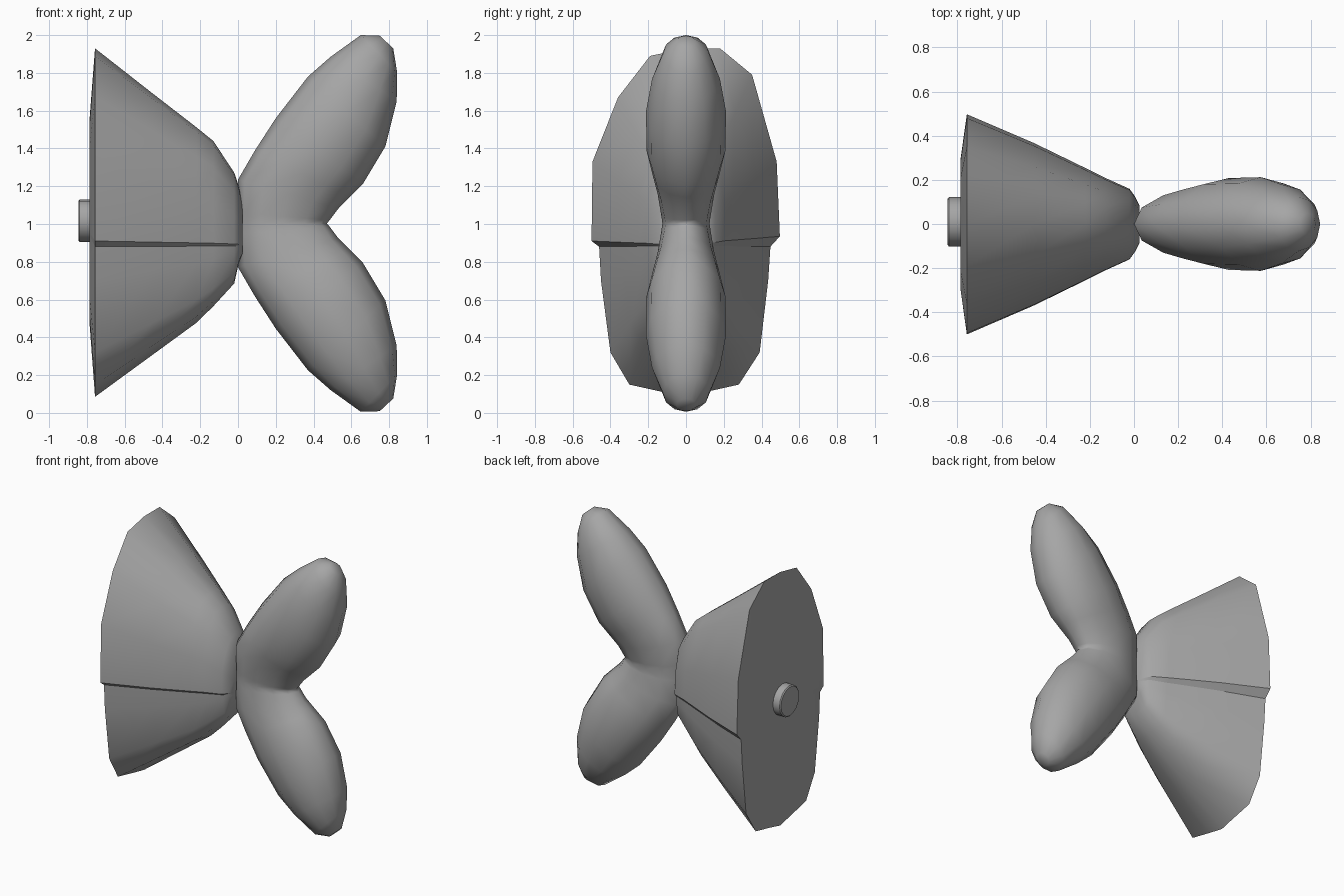
import bpy, bmesh, math

if "Cube" in bpy.data.objects:
    bpy.data.objects.remove(bpy.data.objects["Cube"])

# Dark grey for every part
grey = bpy.data.materials.new("dark_grey")
grey.diffuse_color = (0.38, 0.38, 0.38, 1)
grey.use_nodes = True
grey.node_tree.nodes["Principled BSDF"].inputs["Base Color"].default_value = grey.diffuse_color


def finish(name, bm, angle):
    bmesh.ops.recalc_face_normals(bm, faces=bm.faces[:])
    me = bpy.data.meshes.new(name)
    bm.to_mesh(me)
    bm.free()
    me.materials.append(grey)
    ob = bpy.data.objects.new(name, me)
    bpy.context.collection.objects.link(ob)
    bpy.ops.object.select_all(action='DESELECT')
    ob.select_set(True)
    bpy.context.view_layer.objects.active = ob
    bpy.ops.object.shade_smooth_by_angle(angle=math.radians(angle))
    return ob


def loft(bm, rings, cap_start=True, cap_end=True):
    vs = [[bm.verts.new(p) for p in r] for r in rings]
    n = len(vs[0])
    for a, b in zip(vs, vs[1:]):
        for i in range(n):
            j = (i + 1) % n
            bm.faces.new((a[i], a[j], b[j], b[i]))
    if cap_start:
        bm.faces.new(vs[0])
    if cap_end:
        bm.faces.new(vs[-1])


# Flared body: a slightly lopsided rim section with a lip at the waist
section = [(0.0, 1.93), (0.18, 1.93), (0.35, 1.79), (0.48, 1.33), (0.497, 0.935),
           (0.447, 0.88), (0.435, 0.70), (0.39, 0.32), (0.28, 0.15), (0.10, 0.11), (0, 0.085),
           (-0.12, 0.11), (-0.30, 0.15), (-0.40, 0.32), (-0.45, 0.70), (-0.46, 0.88),
           (-0.5, 0.91), (-0.495, 1.33), (-0.36, 1.67), (-0.19, 1.89)]
WAIST = 0.885
# x, width scale, upper height scale, lower height scale
stations = [(-0.757, 1, 1, 1), (-0.45, 0.735, 0.77, 0.72), (-0.22, 0.51, 0.60, 0.51),
            (-0.13, 0.42, 0.53, 0.40), (-0.02, 0.32, 0.37, 0.25),
            (0.005, 0.25, 0.30, 0.11), (0.025, 0.17, 0.20, 0.05)]
rings = [[(-0.785, y * 0.6, 1.02 + (z - 1.02) * 0.6) for y, z in section]]
for x, w, up, dn in stations:
    rings.append([(x, y * w, WAIST + (z - WAIST) * (up if z > WAIST else dn))
                  for y, z in section])
bm = bmesh.new()
loft(bm, rings)
body = finish("flared_body", bm, 50)
# sharp crease along the waist and around the rim
n = len(section)
for e in body.data.edges:
    a, b = e.vertices
    along = a % n == b % n and a % n in (4, 5, 15, 16)
    rim = a // n == 1 and b // n == 1
    if along or rim:
        e.use_edge_sharp = True

# Peg on the back plate
bm = bmesh.new()
loft(bm, [[(x, 0.01 + r * math.cos(a), 1.017 + r * math.sin(a))
           for a in (2 * math.pi * i / 16 for i in range(16))]
          for x, r in ((-0.845, 0.104), (-0.838, 0.112), (-0.77, 0.112))])
finish("back_peg", bm, 40)

# Forked lobes: (left x, left z, right x, right z, half width), mirrored in z
lobe = [(0.0, 1.003, 0.47, 1.003, 0.125), (0.0, 1.06, 0.485, 1.02, 0.13),
        (0.0, 1.235, 0.53, 1.08, 0.15), (0.09, 1.39, 0.59, 1.14, 0.178),
        (0.20, 1.56, 0.66, 1.21, 0.208),
        (0.37, 1.78, 0.78, 1.41, 0.212), (0.49, 1.885, 0.84, 1.65, 0.18),
        (0.65, 2.0, 0.843, 1.80, 0.122), (0.75, 1.997, 0.822, 1.93, 0.05)]
N = 12
rings = []
for lx, lz, rx, rz, w in lobe:
    ring = []
    for i in range(N):
        a = 2 * math.pi * i / N
        t = 0.5 + 0.5 * math.cos(a)
        ring.append((lx + (rx - lx) * t, w * math.sin(a), lz + (rz - lz) * t))
    rings.append(ring)
bm = bmesh.new()
loft(bm, rings, cap_start=False)
tail = finish("forked_lobes", bm, 60)
pivot = bpy.data.objects.new("mirror_helper", None)
pivot.location = (0, 0, 1.003)
pivot.hide_render = True
bpy.context.collection.objects.link(pivot)
m = tail.modifiers.new("mirror", 'MIRROR')
m.use_axis = (False, False, True)
m.mirror_object = pivot
m.merge_threshold = 0.002
tail.modifiers.move(len(tail.modifiers) - 1, 0)
